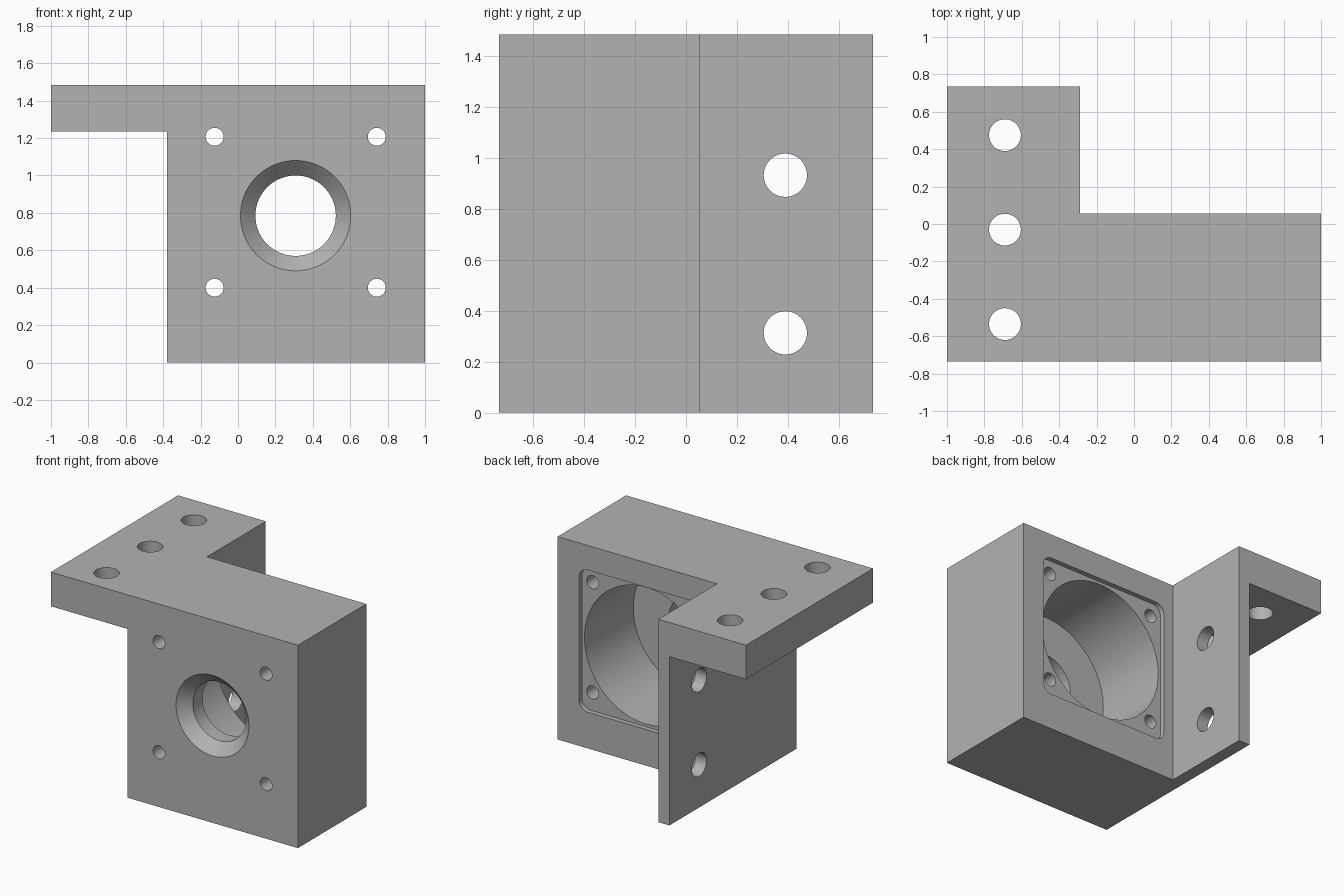
import bpy
import bmesh
from math import pi, cos, sin
from mathutils import Matrix, Vector

cube = bpy.data.objects.get("Cube")
if cube:
    bpy.data.objects.remove(cube, do_unlink=True)

TOP, FRONT, BACK, MID = 1.485, -0.735, 0.735, 0.055
BORE = Vector((0.308, 0, 0.785))
TURN = {"x": Matrix.Rotation(pi / 2, 4, "Y"),
        "y": Matrix.Rotation(-pi / 2, 4, "X"),
        "z": Matrix.Identity(4)}

grey = bpy.data.materials.new("machined grey")
grey.use_nodes = True
colour = (0.45, 0.45, 0.45, 1)
grey.diffuse_color = colour
grey.node_tree.nodes["Principled BSDF"].inputs["Base Color"].default_value = colour


def make_object(name, bm):
    bmesh.ops.recalc_face_normals(bm, faces=bm.faces)
    mesh = bpy.data.meshes.new(name)
    bm.to_mesh(mesh)
    bm.free()
    mesh.materials.append(grey)
    obj = bpy.data.objects.new(name, mesh)
    bpy.context.collection.objects.link(obj)
    return obj


def prism(name, points, offset):
    """Extrude a flat outline along the offset vector."""
    bm = bmesh.new()
    face = bm.faces.new([bm.verts.new(p) for p in points])
    new = bmesh.ops.extrude_face_region(bm, geom=[face])["geom"]
    moved = [v for v in new if isinstance(v, bmesh.types.BMVert)]
    bmesh.ops.translate(bm, vec=offset, verts=moved)
    return make_object(name, bm)


def drill(name, centre, axis, length, r1, r2=None, sides=48):
    """Round cutter; r1 is at the negative end of the axis."""
    bm = bmesh.new()
    bmesh.ops.create_cone(bm, cap_ends=True, segments=sides, radius1=r1,
                          radius2=r1 if r2 is None else r2, depth=length,
                          matrix=Matrix.Translation(centre) @ TURN[axis])
    return make_object(name, bm)


def combine(body, tool, operation):
    tool.hide_render = True
    mod = body.modifiers.new(tool.name, "BOOLEAN")
    mod.operation, mod.object, mod.solver = operation, tool, "EXACT"
    bpy.context.view_layer.objects.active = body
    bpy.ops.object.modifier_apply(modifier=mod.name)
    bpy.data.objects.remove(tool, do_unlink=True)


# Block with the rear side plate, as one plan outline
plan = [(-0.38, FRONT), (1, FRONT), (1, MID), (-0.29, MID), (-0.29, BACK), (-0.38, BACK)]
bracket = prism("motor_bracket", [(x, y, 0) for x, y in plan], (0, 0, TOP))

# Top mounting flange
flange = [(-1, FRONT), (-0.34, FRONT), (-0.34, BACK), (-1, BACK)]
combine(bracket, prism("flange", [(x, y, 1.235) for x, y in flange], (0, 0, TOP - 1.235)), "UNION")

# Shallow rounded-square recess in the back of the block
half, radius = 0.52, 0.07
outline = []
for quarter in range(4):
    for step in range(9):
        a = pi / 2 * (quarter + step / 8)
        sx = 1 if quarter in (0, 3) else -1
        sz = 1 if quarter < 2 else -1
        outline.append((BORE.x + sx * (half - radius) + radius * cos(a), MID - 0.035,
                        BORE.z + sz * (half - radius) + radius * sin(a)))
combine(bracket, prism("recess", outline, (0, 0.1, 0)), "DIFFERENCE")

# Large blind bore, shaft hole and front countersink
cutters = [
    drill("bore", (BORE.x, -0.245, BORE.z), "y", 0.6, 0.5, sides=96),
    drill("shaft_hole", (BORE.x, -0.6, BORE.z), "y", 0.5, 0.215, sides=72),
    drill("countersink", (BORE.x, -0.71, BORE.z), "y", 0.15, 0.345, 0.195, sides=72),
]

# Four corner screw holes
for x in (-0.125, 0.742):
    for z in (0.4, 1.207):
        cutters.append(drill("screw_hole", (x, -0.34, z), "y", 1, 0.048, sides=32))

# Flange bolt holes and side plate bolt holes
for y in (-0.535, -0.03, 0.475):
    cutters.append(drill("flange_hole", (-0.69, y, 1.36), "z", 0.5, 0.085))
for z in (0.313, 0.932):
    cutters.append(drill("plate_hole", (-0.335, 0.39, z), "x", 0.3, 0.085))

for cutter in cutters:
    combine(bracket, cutter, "DIFFERENCE")

# Smooth bores, crisp edges
bpy.ops.object.select_all(action="DESELECT")
bracket.select_set(True)
bpy.context.view_layer.objects.active = bracket
bpy.ops.object.shade_smooth_by_angle(angle=pi / 6)
